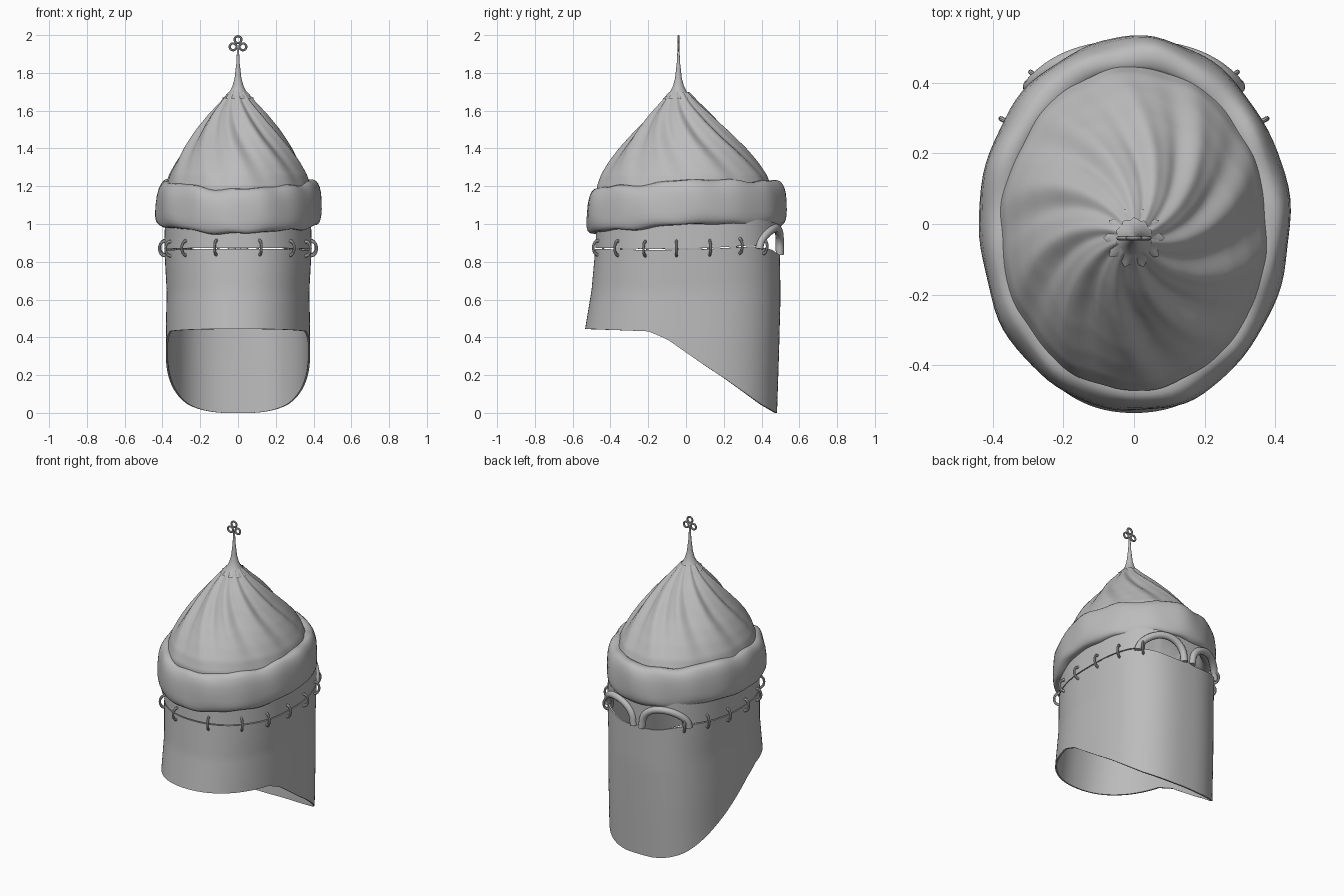
import bpy
from math import sin, cos, pi, radians, sqrt, atan2, exp

if "Cube" in bpy.data.objects:
    bpy.data.objects.remove(bpy.data.objects["Cube"])

steel = bpy.data.materials.new("plain_grey")
steel.use_nodes = True
GREY = (0.5, 0.5, 0.5, 1)
steel.diffuse_color = GREY
steel.node_tree.nodes["Principled BSDF"].inputs["Base Color"].default_value = GREY


def lerp(table, v):
    """Piecewise linear lookup in a list of (key, value)."""
    for (a, p), (b, q) in zip(table, table[1:]):
        if v <= b:
            return p + (q - p) * max(0, (v - a) / (b - a))
    return table[-1][1]


def finish(ob, angle=40):
    ob.data.materials.append(steel)
    bpy.ops.object.select_all(action='DESELECT')
    ob.select_set(True)
    bpy.context.view_layer.objects.active = ob
    for mod in list(ob.modifiers):
        bpy.ops.object.modifier_apply(modifier=mod.name)
    if ob.type == 'MESH':
        bpy.ops.object.shade_smooth_by_angle(angle=radians(angle))
    return ob


def loft(name, point, around, rows, closed=False, thick=0, angle=40):
    """Surface from point(angle, row fraction), wrapped around z."""
    verts = [point(2 * pi * i / around, j / rows)
             for j in range(rows + (not closed)) for i in range(around)]
    count = len(verts)
    faces = []
    for j in range(rows):
        for i in range(around):
            a, b = j * around + i, j * around + (i + 1) % around
            faces.append((a, b, (b + around) % count, (a + around) % count))
    mesh = bpy.data.meshes.new(name)
    mesh.from_pydata(verts, [], faces)
    ob = bpy.data.objects.new(name, mesh)
    bpy.context.collection.objects.link(ob)
    if thick:
        mod = ob.modifiers.new("thickness", 'SOLIDIFY')
        mod.thickness = thick
        mod.offset = -1
    return finish(ob, angle)


# Shared wall outline: squarer towards the face (+y), flaring at the nape (-y)
def half_width(z):
    return lerp([(0, .38), (.4, .382), (.65, .378), (.87, .39), (1.1, .385)], z)


def half_depth(z, face):
    if face:
        return lerp([(0, .482), (.3, .492), (.6, .5), (1.1, .495)], z)
    return lerp([(.44, .535), (.65, .5), (.87, .48), (1.1, .47)], z)


def wall(t, z):
    c, s = cos(t), sin(t)
    n = 2.6 if s > 0 else 2.2
    x = half_width(z) * abs(c) ** (2 / n)
    y = half_depth(z, s > 0) * abs(s) ** (2 / n)
    return (x if c > 0 else -x, y if s > 0 else -y, z)


def wall_at_y(y, z):
    n = 2.6 if y > 0 else 2.2
    return half_width(z) * (1 - abs(y / half_depth(z, y > 0)) ** n) ** (1 / n)


def wall_at_x(x, z):
    return half_depth(z, True) * (1 - abs(x / half_width(z)) ** 2.6) ** (1 / 2.6)


def seam(y):
    return lerp([(-.48, .872), (-.2, .866), (.1, .87), (.35, .885), (.5, .87)], y)


# Hanging curtain with a sloping lower edge
HEM = [(-.53, .445), (-.2, .432), (-.1, .39), (0, .32), (.1, .25),
       (.2, .185), (.3, .115), (.4, .045), (.482, 0)]


def curtain_point(t, v):
    x, y, _ = wall(t, .87)
    top = seam(y) - .004
    if y > 0:
        top -= .03 * exp(-(x / .2) ** 4)
    bottom = lerp(HEM, wall(t, .44 if y < 0 else .1)[1])
    return wall(t, bottom + (top - bottom) * v)


loft("curtain", curtain_point, 128, 16, thick=.01)

# Upper wall with two arched eye openings
EYE_X, EYE_W, EYE_H = .163, .13, .11


def upper_point(t, v):
    x, y, _ = wall(t, .9)
    bottom = seam(y) + .002
    d = (abs(x) - EYE_X) / EYE_W
    if y > 0 and abs(d) < 1:
        bottom = .868 + EYE_H * sqrt(1 - d * d)
    elif y > 0 and abs(x) < .04:
        bottom = .835
    return wall(t, bottom + (1.12 - bottom) * v)


loft("upper_wall", upper_point, 256, 6, thick=.01)


# Raised eye rims meeting at the nose
def tube(name, points, radius):
    curve = bpy.data.curves.new(name, 'CURVE')
    curve.dimensions = '3D'
    curve.bevel_depth = radius
    curve.bevel_resolution = 3
    curve.use_fill_caps = True
    spline = curve.splines.new('POLY')
    spline.points.add(len(points) - 1)
    for p, co in zip(spline.points, points):
        p.co = (*co, 1)
    ob = bpy.data.objects.new(name, curve)
    bpy.context.collection.objects.link(ob)
    return finish(ob)


for side, label in ((1, "left"), (-1, "right")):
    path = []
    for i in range(25):
        a = pi * i / 24
        x = EYE_X + EYE_W * cos(a)
        z = .868 + EYE_H * sin(a)
        path.append((side * x, wall_at_x(x, z), z))
    path.append((side * .028, wall_at_x(.028, .84), .838))
    tube(label + "_eye_rim", path, .022)

# Small links joining the curtain to the upper wall
for y in (-.465, -.36, -.215, -.05, .125, .285, .41):
    z = seam(y)
    x = wall_at_y(y, z)
    for side in (1, -1):
        heading = atan2(y / .23, side * x / .15)
        bpy.ops.mesh.primitive_torus_add(
            major_radius=.028, minor_radius=.007, major_segments=20, minor_segments=8,
            location=(side * x, y, z + .003), rotation=(pi / 2, 0, heading))
        link = bpy.context.object
        link.name = "link"
        link.scale.y = 1.35
        finish(link)


# Soft padded brow band, tilted slightly up at the face
def band_point(t, v):
    a = 2 * pi * v
    ca, sa = cos(a), sin(a)
    ripple = .005 * sin(5 * t + 1) + .004 * sin(9 * t + 2 * a) + .003 * sin(14 * t)
    out = .05 * (abs(ca) ** .7) * (1 if ca > 0 else -1) + ripple * .6
    up = .118 * (abs(sa) ** .75) * (1 if sa > 0 else -1) + ripple
    lean = -.012 * sa
    x = (.388 + out + lean) * cos(t)
    y = (.478 + out + lean) * sin(t)
    return (x, y, 1.1 + up + .04 * y + .012 * cos(2 * t))


loft("brow_band", band_point, 96, 24, closed=True, angle=60)

# Domed crown with ten swirling flutes
CROWN = [(1.1, .385), (1.2, .385), (1.26, .368), (1.33, .332), (1.4, .288), (1.5, .215),
         (1.58, .152), (1.65, .09), (1.7, .05)]


def crown_point(t, v):
    z = 1.1 + .6 * v
    r = lerp(CROWN, z)
    f = r / .385
    p = 10 * (t - radians(9) - radians(52) * f)
    flute = cos(p) + .3 * sin(2 * p)
    depth = .055 * min(1, (1.05 - f) * 2.2)
    r *= 1 + depth * (flute - .5)
    return (r * cos(t), -.04 + .03 * f + r * (1 + .2 * f) * sin(t), z)


loft("fluted_crown", crown_point, 200, 48, angle=70)

# Spire with a ten pointed foot
SPIRE = [(0, .076), (.06, .062), (.13, .045), (.25, .029), (.4, .018), (.7, .009), (1, .005)]


def spire_point(t, v):
    r = lerp(SPIRE, v)
    if v == 0:
        r *= 1 + .14 * cos(10 * t)
    return (r * cos(t), -.04 + r * sin(t), 1.665 + .265 * v)


loft("spire", spire_point, 40, 20, angle=60)

# Trefoil of rings at the tip
for x, z in ((-.026, 1.938), (.026, 1.938), (0, 1.976)):
    bpy.ops.mesh.primitive_torus_add(
        major_radius=.018, minor_radius=.006, major_segments=20, minor_segments=8,
        location=(x, -.04, z), rotation=(pi / 2, 0, 0))
    bpy.context.object.name = "trefoil_ring"
    finish(bpy.context.object)
